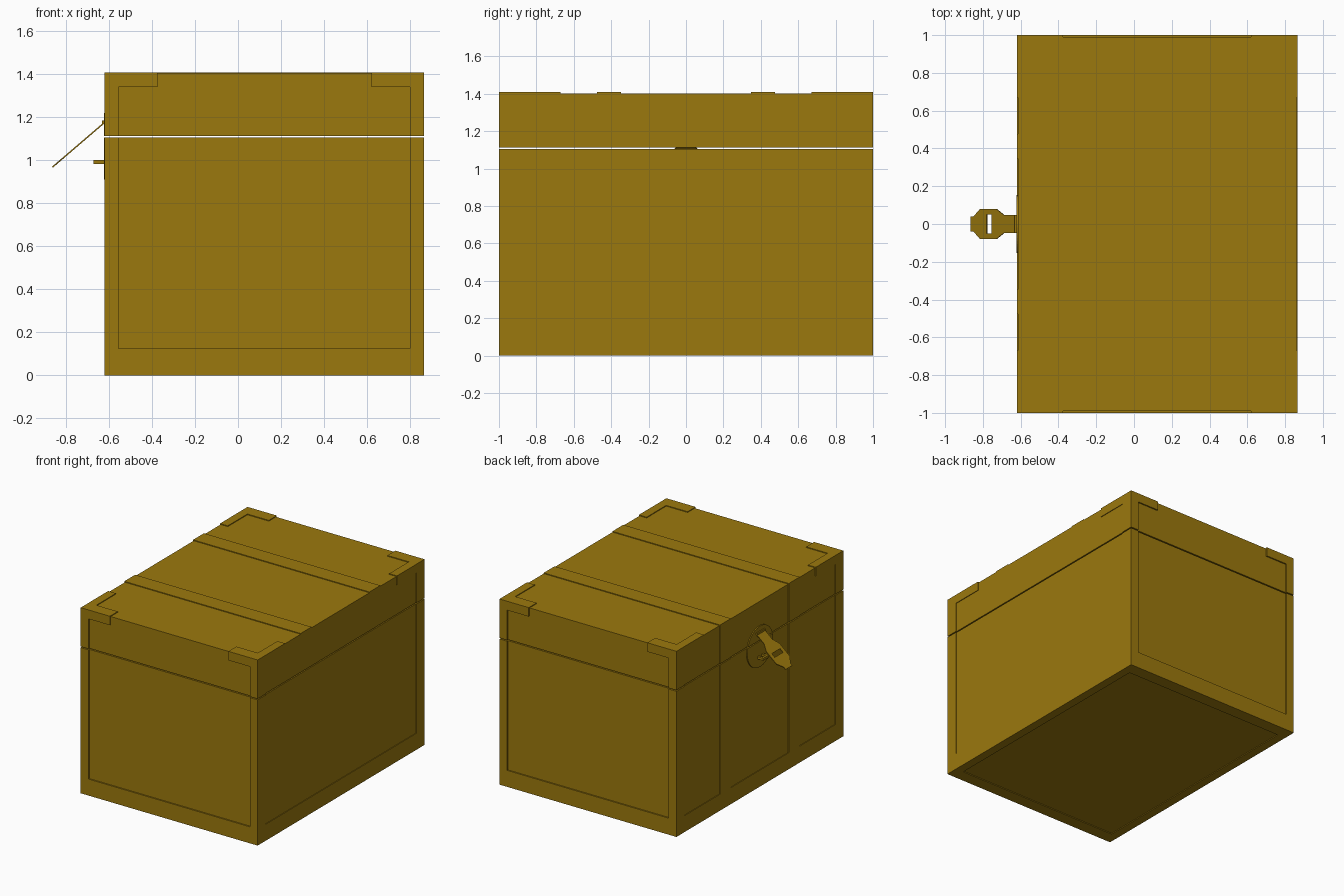
import bpy, bmesh
from math import sin, cos, pi, asin
from mathutils import Vector

if "Cube" in bpy.data.objects:
    bpy.data.objects.remove(bpy.data.objects["Cube"])

gold = bpy.data.materials.new("gold")
gold.diffuse_color = (0.33, 0.19, 0.004, 1)
gold.use_nodes = True
gold.node_tree.nodes["Principled BSDF"].inputs["Base Color"].default_value = gold.diffuse_color

# Outer shell limits, recessed panel limits, frame widths
X0, X1, Y = -0.62, 0.865, 1.0
PX0, PX1, PY = -0.615, 0.86, 0.99
FX, FY = 0.065, 0.095
BODY_TOP, LID_LOW, LID_TOP, PANEL_TOP = 1.105, 1.113, 1.408, 1.402


def finish(name, bm):
    bmesh.ops.recalc_face_normals(bm, faces=bm.faces)
    me = bpy.data.meshes.new(name)
    bm.to_mesh(me)
    bm.free()
    me.materials.append(gold)
    ob = bpy.data.objects.new(name, me)
    bpy.context.collection.objects.link(ob)
    return ob


def boxes(name, spans):
    """One object from boxes given as (x0, x1, y0, y1, z0, z1)."""
    bm = bmesh.new()
    for a, b, c, d, e, f in spans:
        vs = bmesh.ops.create_cube(bm, size=1)["verts"]
        for v in vs:
            v.co = Vector(((a + b) / 2 + v.co.x * (b - a),
                           (c + d) / 2 + v.co.y * (d - c),
                           (e + f) / 2 + v.co.z * (f - e)))
    return finish(name, bm)


def plate(name, points, offset):
    """Flat polygon thickened along offset."""
    bm = bmesh.new()
    face = bm.faces.new([bm.verts.new(p) for p in points])
    ext = bmesh.ops.extrude_face_region(bm, geom=[face])["geom"]
    bmesh.ops.translate(bm, vec=offset,
                        verts=[g for g in ext if isinstance(g, bmesh.types.BMVert)])
    return finish(name, bm)


def posts(z0, z1):
    return [(*xs, *ys, z0, z1) for xs in ((X0, X0 + FX), (X1 - FX, X1))
            for ys in ((-Y, -Y + FY), (Y - FY, Y))]


# Recessed panels
boxes("body_panels", [(PX0, PX1, -PY, PY, 0.006, BODY_TOP)])
boxes("lid_panels", [(PX0, PX1, -PY, PY, LID_LOW, PANEL_TOP)])

# Body frame: corner posts and base rails
boxes("body_posts", posts(0.125, BODY_TOP))
boxes("base_rails", [(X0, X1, -Y, -Y + FY, 0, 0.125), (X0, X1, Y - FY, Y, 0, 0.125),
                     (X0, X0 + FX, -Y + FY, Y - FY, 0, 0.125),
                     (X1 - FX, X1, -Y + FY, Y - FY, 0, 0.125)])

# Lid frame: corner posts with short bracket legs along the top edges
legs = []
for ys in ((-Y, -Y + FY), (Y - FY, Y)):
    legs += [(X0 + FX, -0.375, *ys, 1.34, LID_TOP), (0.62, X1 - FX, *ys, 1.34, LID_TOP)]
for xs in ((X0, X0 + FX), (X1 - FX, X1)):
    legs += [(*xs, -Y + FY, -0.67, 1.34, LID_TOP), (*xs, 0.67, Y - FY, 1.34, LID_TOP)]
boxes("lid_posts", posts(LID_LOW, LID_TOP))
boxes("lid_corner_brackets", legs)

# Two straps over the lid and down the latch side
straps = ((-0.477, -0.347), (0.347, 0.477))
boxes("lid_straps", [(X0, PX1, *s, 1.36, LID_TOP) for s in straps]
      + [(X0, X0 + 0.03, *s, LID_LOW, 1.36) for s in straps])
boxes("body_straps", [(X0, X0 + 0.03, *s, 0.125, BODY_TOP) for s in straps])

# Round lock plate, split at the seam
R, CZ = 0.155, 1.065


def arc(z_cut, upper):
    a = asin((z_cut - CZ) / R)
    lo, hi = (a, pi - a) if upper else (pi - a, 2 * pi + a)
    angles = [lo + (hi - lo) * i / 20 for i in range(21)]
    return [(-0.623, R * cos(t), CZ + R * sin(t)) for t in angles]


plate("lock_plate_upper", arc(LID_LOW, True), (0.015, 0, 0))
plate("lock_plate_lower", arc(BODY_TOP, False), (0.015, 0, 0))

# Raised hasp: outline halves joined at the slot
def on_hasp(x, y):
    return (x, y, 1.18 + (x + 0.62) * 0.857)


half = [(-0.62, 0.048), (-0.69, 0.048), (-0.73, 0.08), (-0.815, 0.08),
        (-0.85, 0.04), (-0.865, 0.04)]
slot = [(-0.865, 0), (-0.78, 0), (-0.78, 0.05), (-0.755, 0.05), (-0.755, 0), (-0.62, 0)]
for side, name in ((1, "hasp_left"), (-1, "hasp_right")):
    plate(name, [on_hasp(x, side * y) for x, y in half + slot], (0.004, 0, -0.005))
boxes("hasp_hinge", [(-0.632, -0.618, -0.048, 0.048, 1.168, 1.184)])

# Staple loop
boxes("staple", [(-0.672, -0.655, -0.035, 0.035, 0.982, 1.0),
                 (-0.655, -0.615, -0.035, -0.018, 0.982, 1.0),
                 (-0.655, -0.615, 0.018, 0.035, 0.982, 1.0)])
